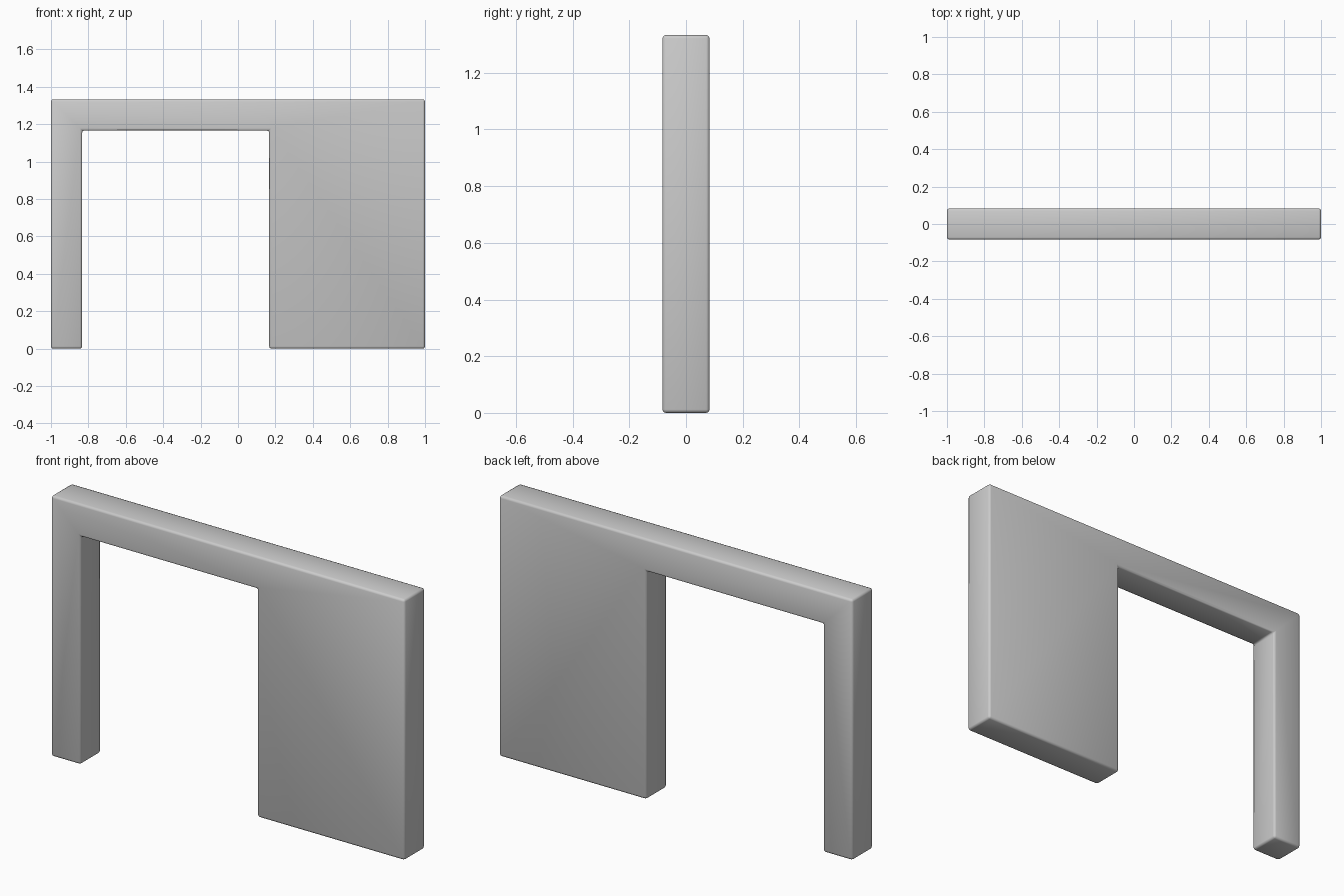
import bpy, bmesh

if "Cube" in bpy.data.objects:
    bpy.data.objects.remove(bpy.data.objects["Cube"])

T = 1 / 6            # frame thickness
H = 4 / 3            # total height
D = T / 2            # half depth

# Front outline: slim post, lintel and wide wall panel with mitred joints
pts = [(-1, 0), (-1 + T, 0), (-1 + T, H - T), (T, H - T),
       (T, 0), (1, 0), (1, H), (-1, H)]
quads = [(0, 1, 2, 7), (7, 2, 3, 6), (3, 4, 5, 6)]

bm = bmesh.new()
verts = [bm.verts.new((x, -D, z)) for x, z in pts]
faces = [bm.faces.new([verts[i] for i in q]) for q in quads]

# Extrude to the back, keeping the front faces
ext = bmesh.ops.extrude_face_region(bm, geom=faces, use_keep_orig=True)
moved = [g for g in ext["geom"] if isinstance(g, bmesh.types.BMVert)]
bmesh.ops.translate(bm, verts=moved, vec=(0, 2 * D, 0))
bmesh.ops.recalc_face_normals(bm, faces=bm.faces)

# Softly rounded edges everywhere except the flush joints
sharp = [e for e in bm.edges if e.calc_face_angle(0) > 0.5]
bmesh.ops.bevel(bm, geom=sharp, offset=0.012, offset_type='OFFSET',
                segments=2, profile=0.5, affect='EDGES')
for f in bm.faces:
    f.smooth = True

mesh = bpy.data.meshes.new("doorway_wall")
bm.to_mesh(mesh)
bm.free()
wall = bpy.data.objects.new("doorway_wall", mesh)
bpy.context.collection.objects.link(wall)
